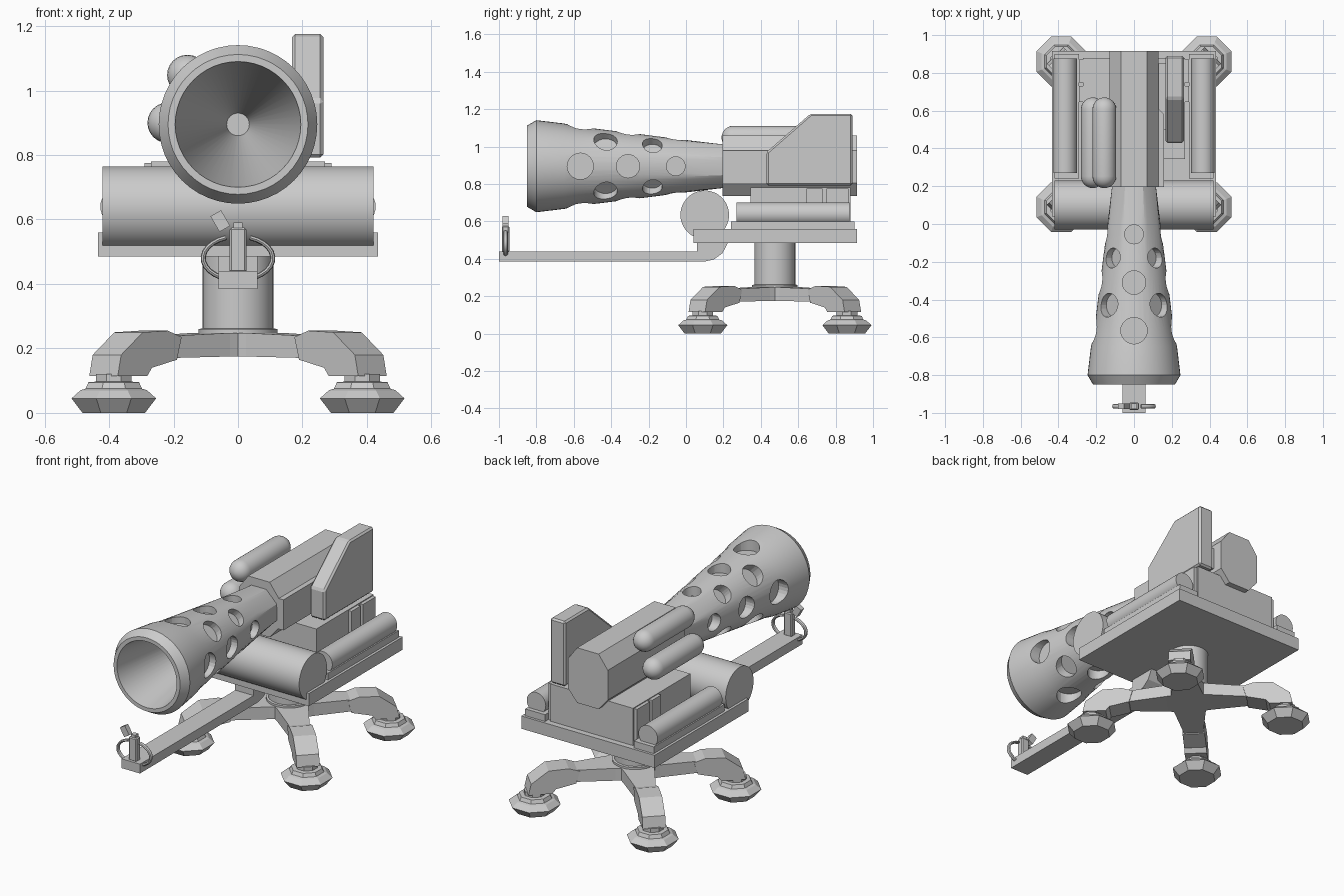
import bpy, bmesh
from math import sin, cos, pi, radians, tau
from mathutils import Vector, Matrix

if "Cube" in bpy.data.objects:
    bpy.data.objects.remove(bpy.data.objects["Cube"])


def finish(name, bm, smooth=False, bevel=0):
    bmesh.ops.recalc_face_normals(bm, faces=bm.faces)
    me = bpy.data.meshes.new(name)
    bm.to_mesh(me)
    bm.free()
    ob = bpy.data.objects.new(name, me)
    bpy.context.collection.objects.link(ob)
    bpy.ops.object.select_all(action='DESELECT')
    bpy.context.view_layer.objects.active = ob
    ob.select_set(True)
    if smooth:
        bpy.ops.object.shade_smooth_by_angle(angle=radians(30))
    if bevel:
        m = ob.modifiers.new("bevel", 'BEVEL')
        m.width, m.segments = bevel, 1
    return ob


def box(name, x0, x1, y0, y1, z0, z1, bevel=0, rot=0):
    bm = bmesh.new()
    bmesh.ops.create_cube(bm, size=1)
    c = Vector(((x0 + x1) / 2, (y0 + y1) / 2, (z0 + z1) / 2))
    bm.transform(Matrix.Translation(c) @ Matrix.Rotation(rot, 4, 'Y')
                 @ Matrix.Diagonal((x1 - x0, y1 - y0, z1 - z0, 1)))
    return finish(name, bm, bevel=bevel)


def prism(name, pts, vec, mat=Matrix(), bevel=0):
    """Polygon of 3D points pushed along vec."""
    bm = bmesh.new()
    f = bm.faces.new([bm.verts.new(p) for p in pts])
    r = bmesh.ops.extrude_face_region(bm, geom=[f], use_keep_orig=True)
    bmesh.ops.translate(bm, vec=vec, verts=[v for v in r['geom'] if isinstance(v, bmesh.types.BMVert)])
    bm.transform(mat)
    return finish(name, bm, bevel=bevel)


def loft(name, rings, mat=Matrix(), smooth=True):
    """Join closed rings of points and cap both ends."""
    bm = bmesh.new()
    vs = [[bm.verts.new(p) for p in r] for r in rings]
    n = len(vs[0])
    for a, b in zip(vs, vs[1:]):
        for i in range(n):
            j = (i + 1) % n
            bm.faces.new((a[i], a[j], b[j], b[i]))
    bm.faces.new(vs[0])
    bm.faces.new(vs[-1])
    bm.transform(mat)
    return finish(name, bm, smooth)


def ring(r, z, n, phase=0):
    return [(r * cos(tau * i / n + phase), r * sin(tau * i / n + phase), z) for i in range(n)]


def lathe(name, prof, n, mat=Matrix(), phase=0, smooth=True):
    return loft(name, [ring(r, z, n, phase) for r, z in prof], mat, smooth)


ALONG_Y = Matrix.Rotation(-pi / 2, 4, 'X')
ALONG_X = Matrix.Rotation(pi / 2, 4, 'Y')
T = Matrix.Translation
CY = 0.475   # pedestal centre
BZ = 0.895   # barrel axis height

# Four splayed legs with knuckles and stepped feet
arm = [(0, .25), (.36, .238), (.36, .172), (0, .175)]
knuckle = [(.31, .235), (.37, .255), (.48, .25), (.575, .18), (.59, .115),
           (.46, .115), (.44, .14), (.33, .165)]
foot = [(.105, 0), (.142, .045), (.112, .07), (.095, .075), (.085, .095), (.06, .097), (.06, .12)]
for k in range(4):
    m = T((0, CY, 0)) @ Matrix.Rotation(pi / 4 + k * pi / 2, 4, 'Z')
    rings = [[(r, w, z1), (r, -w, z1), (r, -w, z0), (r, w, z0)]
             for r, w, z0, z1 in ((0, .11, .175, .248), (.12, .085, .175, .248), (.36, .05, .17, .238))]
    loft("leg_arm", rings, m, False)
    prism("leg_knuckle", [(r, -.0625, z) for r, z in knuckle], (0, .125, 0), m)
    lathe("foot", foot, 8, m @ T((.545, 0, 0)), pi / 8, False)

# Pedestal column and collar
lathe("column", [(.122, .24), (.122, .26), (.11, .262), (.11, .5)], 32, T((0, CY, 0)))

# Deck and housing
box("deck", -.435, .435, .04, .915, .485, .56)
box("housing", -.27, .27, .345, .88, .55, .78)
for s in (-1, 1):
    xs = lambda a, b: sorted((s * a, s * b))
    box("deck_rail", *xs(.29, .42), .24, .9, .555, .6)
    lathe("side_tank", [(.062, .27), (.062, .875)], 32, T((s * .365, 0, .64)) @ ALONG_Y)
    box("housing_side", *xs(.2, .29), .645, .73, .56, .775)
    box("housing_side_rear", *xs(.2, .29), .75, .87, .56, .775)

# Cross drum
lathe("cross_drum", [(.13, -.42), (.13, .42)], 48, T((0, .1, .635)) @ ALONG_X)

# Tongue with upturned root
tongue = [(-1, .385), (.1, .385), (.15, .397), (.195, .43), (.225, .487), (.06, .487), (.06, .44), (-1, .44)]
prism("tongue", [(-.06, y, z) for y, z in tongue], (.12, 0, 0))

# Grip loop, block and lever at the tongue tip
box("grip_block", -.026, .026, -.985, -.945, .435, .575, .006)
box("grip_cap", -.014, .014, -.98, -.95, .57, .59)
box("grip_lever", -.074, -.036, -.98, -.95, .567, .623, rot=radians(-30))
for s in (-1, 1):
    pts = []
    for i in range(11):
        a = radians(-62 + i * 13.2)
        pts.append((Vector((s * .108 * cos(a), -.965, .48 + .068 * sin(a))),
                    Vector((s * cos(a), 0, sin(a)))))
    loft("grip_loop", [[p + d * .008 * cos(t) + Vector((0, .012 * sin(t), 0))
                        for t in [tau * j / 8 for j in range(8)]] for p, d in pts])

# Receiver: tall octagonal body and side bulge
octo = [(.13, .085), (.07, .165), (-.07, .165), (-.13, .085),
        (-.13, -.09), (-.07, -.16), (.07, -.16), (.13, -.09)]
prism("receiver", [(x, .195, BZ + z) for x, z in octo], (0, .72, 0))
prism("receiver_bulge", [(.1, .195, .80), (.16, .195, .80), (.16, .58, .80), (.12, .62, .80), (.1, .62, .80)],
      (0, 0, .18))

# Flared barrel: octagonal at the root, round at the muzzle, conical bore
N = 48
outer = [(.21, .115, 1), (.0, .14, .45), (-.25, .172, .1), (-.59, .214, 0), (-.65, .228, 0),
         (-.80, .246, 0), (-.85, .217, 0), (-.85, .195, 0), (.08, .035, 0)]
rings = []
for y, r, k in outer:
    row = []
    for i in range(N):
        a = tau * i / N
        near = (a + pi / 8) % (pi / 4) - pi / 8
        q = r * (1 - k + k / cos(near))
        row.append((q * cos(a), y, BZ + q * sin(a)))
    rings.append(row)
barrel = loft("barrel", rings)

# Vent holes drilled around the barrel
bm = bmesh.new()
vents = [(-.565, .07), (-.31, .062), (-.055, .05)], [(-.43, .063), (-.18, .053)]
for k in range(8):
    for y, hr in vents[k % 2]:
        r = .14 - .125 * y
        m = (T((0, y, BZ)) @ Matrix.Rotation(k * pi / 4, 4, 'Y') @ T((0, 0, r + .01)))
        bmesh.ops.create_cone(bm, cap_ends=True, segments=24, radius1=hr, radius2=hr, depth=.12, matrix=m)
cutter = finish("vent_cutter", bm)
cutter.hide_render = True
bpy.context.view_layer.objects.active = barrel
mod = barrel.modifiers.new("vents", 'BOOLEAN')
mod.operation, mod.solver, mod.object = 'DIFFERENCE', 'EXACT', cutter
bpy.ops.object.modifier_apply(modifier=mod.name)
bpy.data.objects.remove(cutter)
barrel.select_set(True)
bpy.ops.object.shade_smooth_by_angle(angle=radians(30))

# Gas canisters on the left flank
R = .063
cap = [(R * sin(a), R * (1 - cos(a))) for a in [pi / 2 * i / 6 for i in range(1, 7)]]
prof = [(.004, 0)] + cap + [(r, .48 - z) for r, z in reversed(cap)] + [(.004, .48)]
for x, z in ((-.157, 1.048), (-.218, .9)):
    lathe("canister", prof, 24, T((x, .19, z)) @ ALONG_Y)

# Side shield on the right
shield = [(.43, .792), (.89, .792), (.89, 1.175), (.665, 1.175), (.43, .97)]
prism("side_shield", [(.167, y, z) for y, z in shield], (.098, 0, 0), bevel=.01)
box("shield_mount", .1, .18, .5, .85, .83, .96)
